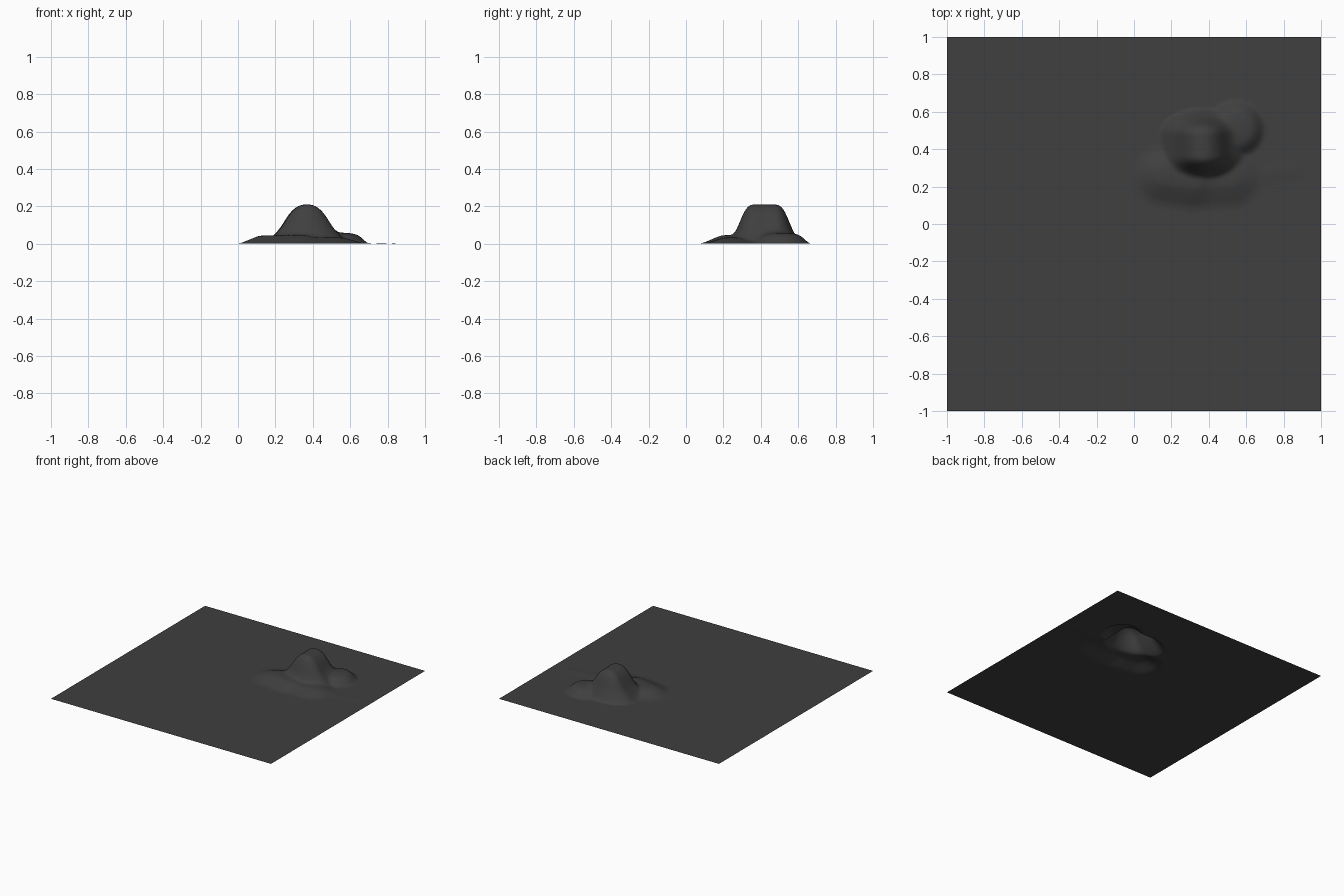
import bpy, bmesh, math

if "Cube" in bpy.data.objects:
    bpy.data.objects.remove(bpy.data.objects["Cube"])


def profile(pts, d):
    # Smooth interpolation through (distance, height) pairs
    if d >= pts[-1][0]:
        return 0.0
    for (a, ha), (b, hb) in zip(pts, pts[1:]):
        if d <= b:
            t = (d - a) / (b - a)
            return ha + (hb - ha) * t
    return 0.0


def stroke(x, y, p, q, sy=1.0):
    # Distance to the segment p-q, with y distances scaled by sy
    dx, dy = q[0] - p[0], q[1] - p[1]
    n = dx * dx + dy * dy
    t = max(0, min(1, ((x - p[0]) * dx + (y - p[1]) * dy) / n)) if n else 0
    return math.hypot(x - p[0] - t * dx, (y - p[1] - t * dy) * sy)


HILL = [(0, .21), (.02, .209), (.04, .204), (.065, .188), (.09, .163),
        (.11, .132), (.13, .10), (.15, .072), (.175, .045), (.2, .02), (.23, 0)]
KNOLL = [(0, .06), (.05, .057), (.09, .05), (.115, .034), (.145, .003), (.16, 0)]
APRON = [(0, .046), (.05, .042), (.10, .022), (.14, .005), (.17, 0)]
TRAIL = [(0, .003), (.03, .0015), (.06, 0)]


def height(x, y):
    hs = [profile(HILL, stroke(x, y, (.37, .36), (.365, .48), 1.65)),
          profile(KNOLL, stroke(x, y, (.545, .51), (.545, .51))),
          profile(APRON, stroke(x, y, (.16, .26), (.32, .235))),
          .75 * profile(APRON, stroke(x, y, (.32, .235), (.52, .25))),
          profile(TRAIL, stroke(x, y, (.6, .26), (.85, .29)))]
    return sum(h ** 5 for h in hs) ** .2


# Flat ground sheet raised into a hill with lower mounds around it
bm = bmesh.new()
bmesh.ops.create_grid(bm, x_segments=200, y_segments=200, size=1)
for v in bm.verts:
    v.co.z = height(v.co.x, v.co.y)
    if v.co.z < .0004:
        v.co.z = 0
# Soften the joins between the mounds
raised = [v for v in bm.verts if v.co.z > 0]
for _ in range(4):
    bmesh.ops.smooth_vert(bm, verts=raised, factor=.5,
                          use_axis_x=False, use_axis_y=False, use_axis_z=True)
me = bpy.data.meshes.new("terrain")
bm.to_mesh(me)
bm.free()
for p in me.polygons:
    p.use_smooth = True
terrain = bpy.data.objects.new("terrain", me)
bpy.context.collection.objects.link(terrain)

# Dark grey surface
mat = bpy.data.materials.new("dark_grey")
mat.diffuse_color = (.05, .05, .05, 1)
mat.use_nodes = True
mat.node_tree.nodes["Principled BSDF"].inputs["Base Color"].default_value = mat.diffuse_color
me.materials.append(mat)
